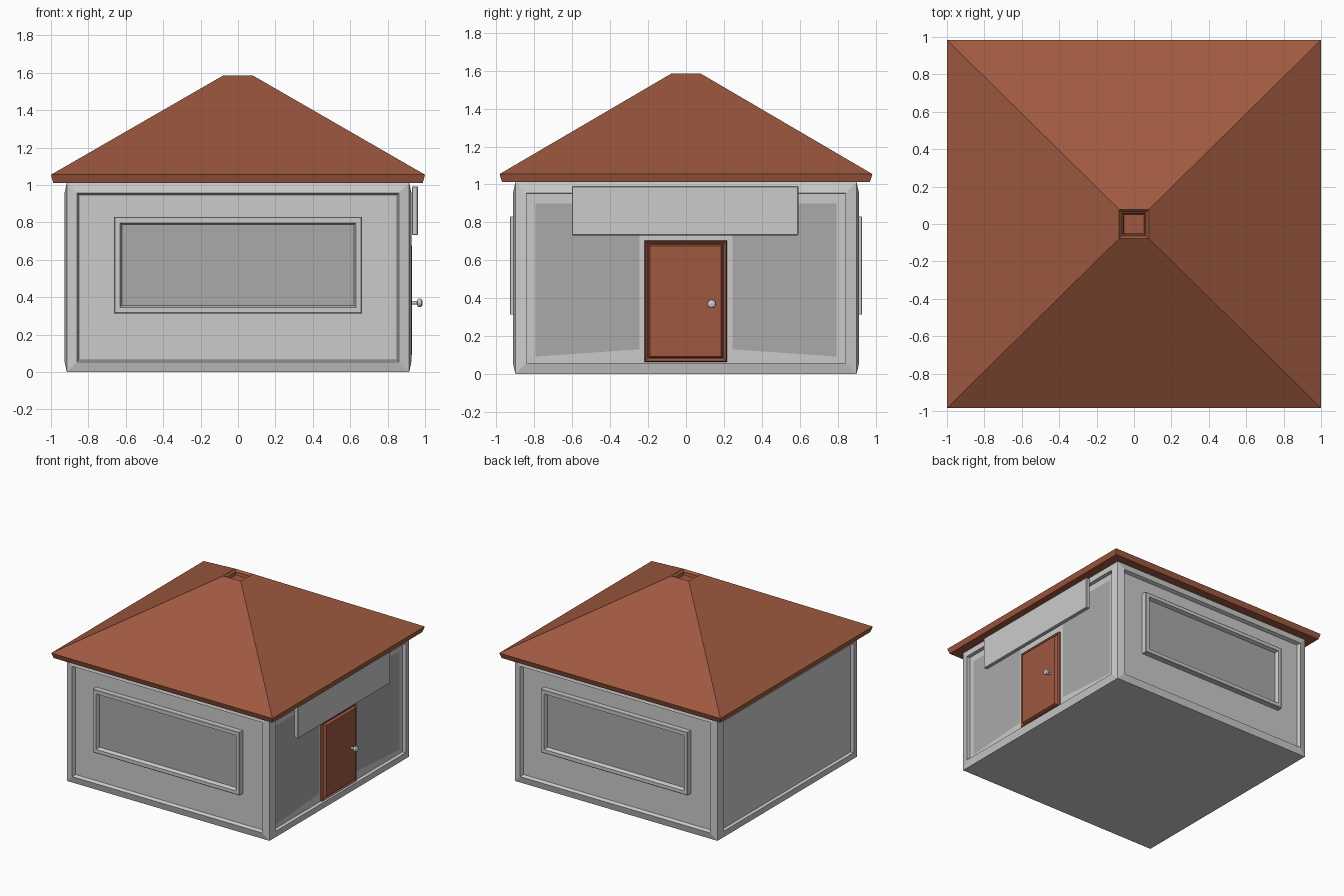
import bpy, bmesh
from mathutils import Matrix, Vector

if "Cube" in bpy.data.objects:
    bpy.data.objects.remove(bpy.data.objects["Cube"])


def material(name, color):
    m = bpy.data.materials.new(name)
    m.diffuse_color = (*color, 1)
    m.use_nodes = True
    m.node_tree.nodes["Principled BSDF"].inputs["Base Color"].default_value = m.diffuse_color
    return m


BROWN = material("terracotta", (0.347, 0.1, 0.051))
GREY = material("wall_grey", (0.57, 0.57, 0.57))
DARK = material("dark_panel", (0.4, 0.4, 0.4))


def finish(name, bm, *mats):
    me = bpy.data.meshes.new(name)
    for m in mats:
        me.materials.append(m)
    bm.to_mesh(me)
    bm.free()
    ob = bpy.data.objects.new(name, me)
    bpy.context.collection.objects.link(ob)
    return ob


def box(lo, hi):
    """Box between two corners."""
    lo, hi = Vector(lo), Vector(hi)
    bm = bmesh.new()
    bmesh.ops.create_cube(bm, size=1, matrix=Matrix.Translation((lo + hi) / 2)
                          @ Matrix.Diagonal((*(hi - lo), 1)))
    bm.normal_update()
    return bm


def inset(bm, normal, steps, mat=0):
    """Step the face pointing along normal in or out; mat colours the last face."""
    face = max(bm.faces, key=lambda f: (f.normal.dot(Vector(normal)) > 0.99,
                                        f.calc_area()))
    for thickness, depth in steps:
        bmesh.ops.inset_individual(bm, faces=[face], thickness=thickness,
                                   depth=depth, use_even_offset=True)
    face.material_index = mat


# Walls: each side has a slightly raised frame round a recessed panel
bm = box((-0.915, -0.9, 0), (0.915, 0.9, 1.012))
for n in ((0, -1, 0), (0, 1, 0)):
    inset(bm, n, [(0.055, 0.013), (0.01, -0.028)])
for n in ((1, 0, 0), (-1, 0, 0)):
    inset(bm, n, [(0.058, 0.013), (0.001, -0.03)])
finish("walls", bm, GREY)

# Windows, front and back
for name, s in (("front_window", -1), ("back_window", 1)):
    ya, yb = sorted((s * 0.86, s * 0.926))
    bm = box((-0.663, ya, 0.313), (0.663, yb, 0.83))
    inset(bm, (0, s, 0), [(0.005, 0.004), (0.027, 0), (0.01, -0.03)], 1)
    finish(name, bm, GREY, DARK)

# Darker wall areas on both sides of the door
for name, s in (("left_wall_pane", -1), ("right_wall_pane", 1)):
    bm = bmesh.new()
    pts = [(s * 0.795, 0.092), (s * 0.245, 0.13), (s * 0.245, 0.9), (s * 0.795, 0.9)]
    bm.faces.new([bm.verts.new((0.902, y, z)) for y, z in pts[::-s]])
    finish(name, bm, DARK)

# Door with a raised surround and a panel behind a groove
bm = box((0.88, -0.22, 0.063), (0.915, 0.216, 0.705))
inset(bm, (1, 0, 0), [(0.006, 0.008), (0.012, -0.012), (0.004, 0), (0.008, 0.02)])
finish("door", bm, BROWN)

# Door knob: turned profile (distance along x, radius)
bm = bmesh.new()
profile = [(0.9, 0.009), (0.958, 0.009), (0.961, 0.02), (0.968, 0.023),
           (0.98, 0.021), (0.986, 0.012), (0.987, 0)]
vs = [bm.verts.new((x, 0.135, 0.37 + r)) for x, r in profile]
es = [bm.edges.new(p) for p in zip(vs, vs[1:])]
bmesh.ops.spin(bm, geom=vs + es, cent=(0, 0.135, 0.37), axis=(1, 0, 0),
               angle=6.283185, steps=20)
bmesh.ops.remove_doubles(bm, verts=bm.verts, dist=0.0005)
bmesh.ops.recalc_face_normals(bm, faces=bm.faces)
knob = finish("door_knob", bm, GREY)
bpy.context.view_layer.objects.active = knob
knob.select_set(True)
bpy.ops.object.shade_smooth_by_angle()

# Blank sign board above the door
bm = box((0.93, -0.602, 0.732), (0.962, 0.593, 0.992))
bmesh.ops.bevel(bm, geom=bm.edges[:], offset=0.004, segments=1, affect='EDGES')
finish("sign_board", bm, GREY)

# Hipped roof: stacked rectangles, ending in a small sunken cap
bm = bmesh.new()
rings = []
for x, y, z in [(0.988, 0.97, 1.012), (1, 0.984, 1.055), (0.08, 0.078, 1.585),
                (0.065, 0.063, 1.568), (0.06, 0.058, 1.568), (0.054, 0.052, 1.55)]:
    rings.append([bm.verts.new((sx * x, sy * y, z))
                  for sx, sy in ((-1, -1), (1, -1), (1, 1), (-1, 1))])
bm.faces.new(rings[0][::-1])
for a, b in zip(rings, rings[1:]):
    for i in range(4):
        j = (i + 1) % 4
        bm.faces.new((a[i], a[j], b[j], b[i]))
bm.faces.new(rings[-1])
finish("roof", bm, BROWN)
